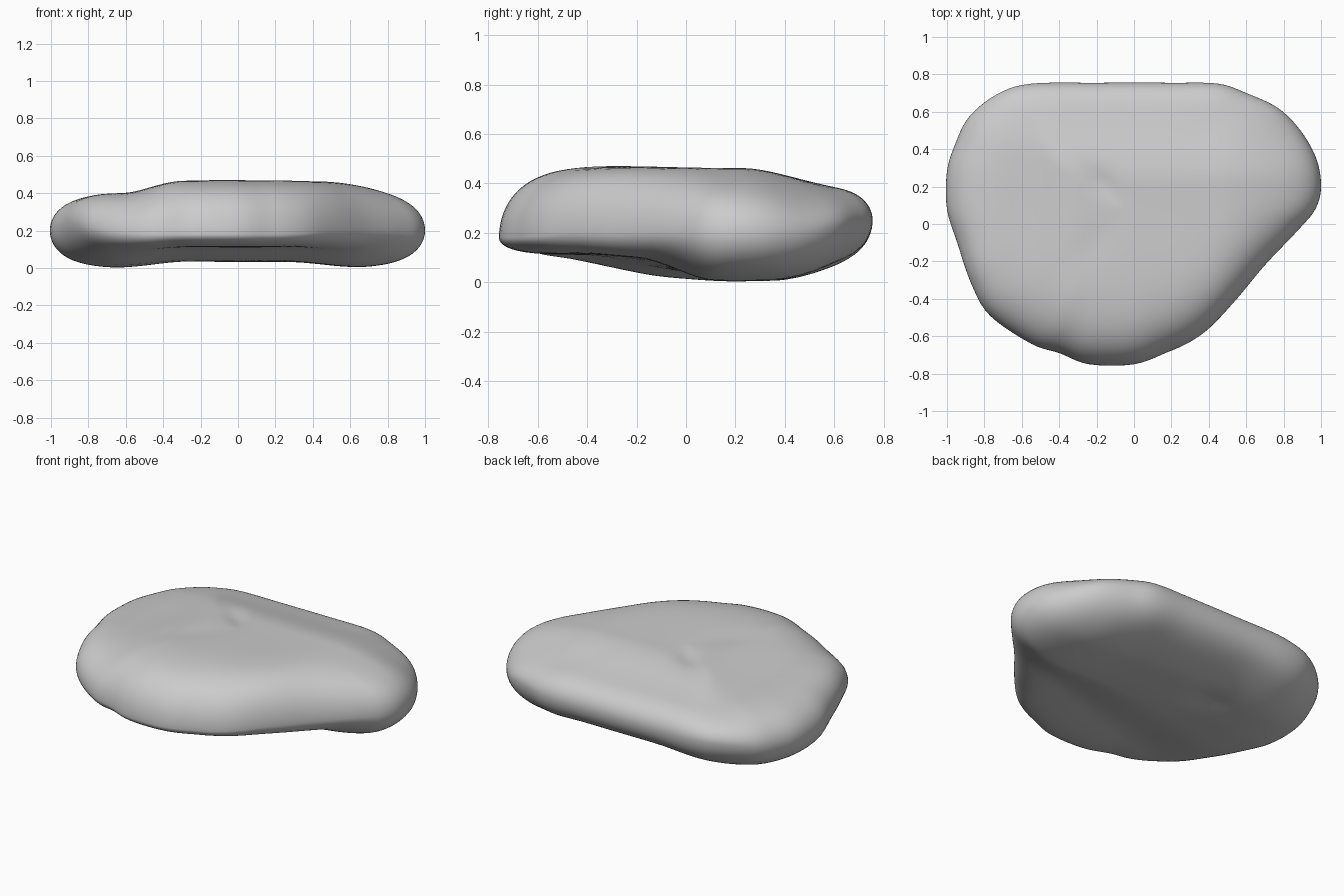
import bpy
import bmesh
import math
from mathutils import Vector

cube = bpy.data.objects.get("Cube")
if cube:
    bpy.data.objects.remove(cube, do_unlink=True)

# Outline of the stone seen from above, counter-clockwise
OUTLINE = [Vector(p) for p in (
    (1, .2), (.975, .35), (.89, .5), (.77, .62), (.6, .7), (.45, .75), (.2, .755),
    (-.2, .755), (-.55, .75), (-.73, .695), (-.88, .575), (-.955, .43), (-1, .28),
    (-1, .08), (-.945, -.1), (-.87, -.32), (-.77, -.49), (-.55, -.64), (-.4, -.69),
    (-.24, -.75), (0, -.75), (.18, -.685), (.3, -.63), (.41, -.55), (.55, -.4),
    (.7, -.22), (.88, -.03), (.97, .08))]
CENTRE = Vector((-.05, .08))
STEPS = 5
RINGS = 28


def ramp(a, b, v):
    t = min(max((v - a) / (b - a), 0), 1)
    return t * t * (3 - 2 * t)


def bump(x, y, cx, cy, rx, ry):
    return math.exp(-((x - cx) / rx) ** 2 - ((y - cy) / ry) ** 2)


def rim_height(x, y):
    z = .2 + .05 * ramp(.45, .75, y) - .02 * ramp(-.45, -.7, y)
    return z + .045 * bump(x, y, -.88, -.28, .2, .25)


def top_height(x, y):
    # Lower shelf on the right and a falling back edge, blended together
    shelf = .065 * ramp(-.3, -.62, x)
    back = .065 * ramp(.22, .62, y)
    z = .472 - (shelf ** 4 + back ** 4) ** .25
    z -= .045 * ramp(.45, .95, x) + .01 * ramp(-.4, .2, y)
    z += .02 * bump(x, y, -.9, -.22, .2, .25)
    # Small dent and a faint valley leading to it
    z -= .02 * bump(x + .5 * (y - .22), y, -.17, .22, .08, .09)
    return z - .006 * bump(x + y, x - y, -.4, -.12, .35, .14)


def bottom_height(x, y):
    # The front is undercut along a slanting step, softer to the right
    step = -.16 + .2 * x
    half = .2 - .1 * x
    z = .033 - .035 * ramp(.25, .7, abs(x)) + .012 * ramp(.2, -.1, y)
    z += .065 * ramp(step + half, step - half, y) + .05 * ramp(.35, .75, y)
    return z + .015 * bump(x, y, -.3, .3, .12, .1)


def smooth_loop(points):
    """Closed Catmull-Rom curve through the points."""
    result = []
    n = len(points)
    for i in range(n):
        a, b, c, d = (points[(i + k - 1) % n] for k in range(4))
        for j in range(STEPS):
            t = j / STEPS
            result.append(.5 * (2 * b + (c - a) * t + (2 * a - 5 * b + 4 * c - d) * t ** 2
                                + (3 * b - a - 3 * c + d) * t ** 3))
    return result


def add_side(bm, loop, rim, surface, front_change):
    """Rings from the rim to the centre, rounded over near the rim."""
    previous = rim
    for k in range(1, RINGS):
        s = 1 - (k / RINGS) ** 2
        ring = []
        for p in loop:
            x, y = CENTRE + (p - CENTRE) * s
            edge = rim_height(*p)
            # The front rounds over differently from the rest
            fullness = 7 + front_change * ramp(-.4, -.7, p.y)
            round_over = math.sqrt(1 - s ** fullness)
            ring.append(bm.verts.new((x, y, edge + (surface(x, y) - edge) * round_over)))
        for i in range(len(loop)):
            j = (i + 1) % len(loop)
            bm.faces.new((previous[i], previous[j], ring[j], ring[i]))
        previous = ring
    tip = bm.verts.new((*CENTRE, surface(*CENTRE)))
    for i in range(len(loop)):
        bm.faces.new((previous[i], previous[(i + 1) % len(loop)], tip))


# Stone body
bm = bmesh.new()
loop = smooth_loop(OUTLINE)
rim = [bm.verts.new((p.x, p.y, rim_height(*p))) for p in loop]
add_side(bm, loop, rim, top_height, -1.2)
add_side(bm, loop, rim, bottom_height, 2)
bmesh.ops.recalc_face_normals(bm, faces=bm.faces[:])
for face in bm.faces:
    face.smooth = True
mesh = bpy.data.meshes.new("stone")
bm.to_mesh(mesh)
bm.free()
stone = bpy.data.objects.new("stone", mesh)
bpy.context.collection.objects.link(stone)

# Plain grey
grey = bpy.data.materials.new("stone grey")
grey.use_nodes = True
colour = (.6, .6, .6, 1)
grey.diffuse_color = colour
grey.node_tree.nodes["Principled BSDF"].inputs["Base Color"].default_value = colour
mesh.materials.append(grey)
